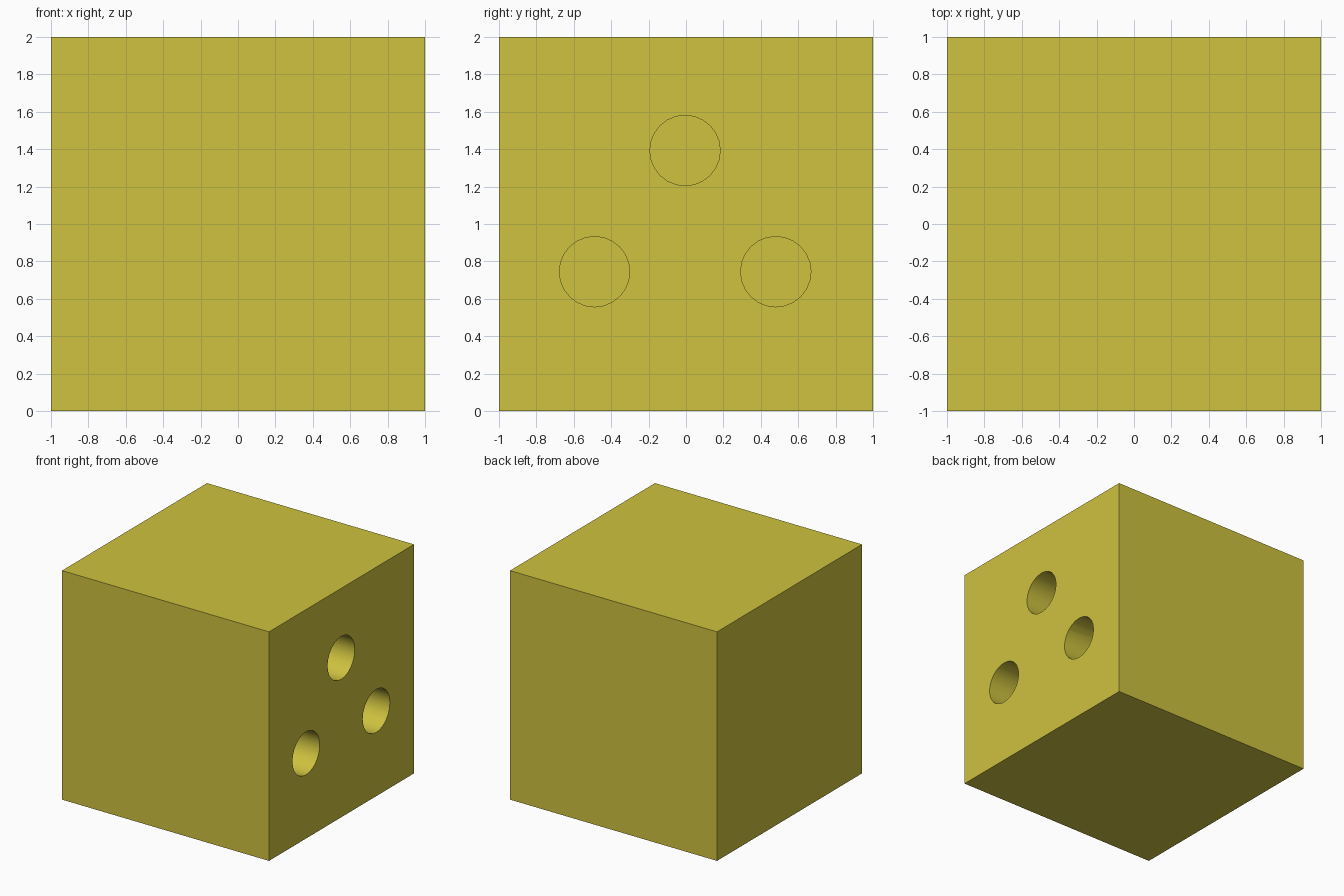
import bpy
from math import radians

if "Cube" in bpy.data.objects:
    bpy.data.objects.remove(bpy.data.objects["Cube"])

# Yellow material
yellow = bpy.data.materials.new("yellow")
yellow.diffuse_color = (0.62, 0.54, 0.05, 1)
yellow.use_nodes = True
yellow.node_tree.nodes["Principled BSDF"].inputs["Base Color"].default_value = yellow.diffuse_color

# Cube body
bpy.ops.mesh.primitive_cube_add(size=2, location=(0, 0, 1))
body = bpy.context.object
body.name = "cube_body"
body.data.materials.append(yellow)

HOLE_RADIUS = 0.188
HOLE_DEPTH = 0.6


def drill(y, z):
    """Cut one blind round hole into the right-hand face."""
    bpy.ops.mesh.primitive_cylinder_add(
        vertices=24, radius=HOLE_RADIUS, depth=2 * HOLE_DEPTH,
        location=(1, y, z), rotation=(0, radians(90), 0))
    cutter = bpy.context.object
    cutter.name = "hole_cutter"
    cutter.data.materials.append(yellow)
    mod = body.modifiers.new("hole", "BOOLEAN")
    mod.operation = "DIFFERENCE"
    mod.solver = "EXACT"
    mod.object = cutter
    bpy.context.view_layer.objects.active = body
    bpy.ops.object.modifier_apply(modifier=mod.name)
    bpy.data.objects.remove(cutter, do_unlink=True)


# Three finger holes in a triangle
for y, z in ((-0.005, 1.393), (-0.489, 0.745), (0.48, 0.745)):
    drill(y, z)

# Smooth hole walls, sharp rims and cube edges
bpy.ops.object.select_all(action="DESELECT")
body.select_set(True)
bpy.context.view_layer.objects.active = body
bpy.ops.object.shade_smooth_by_angle(angle=radians(30))
